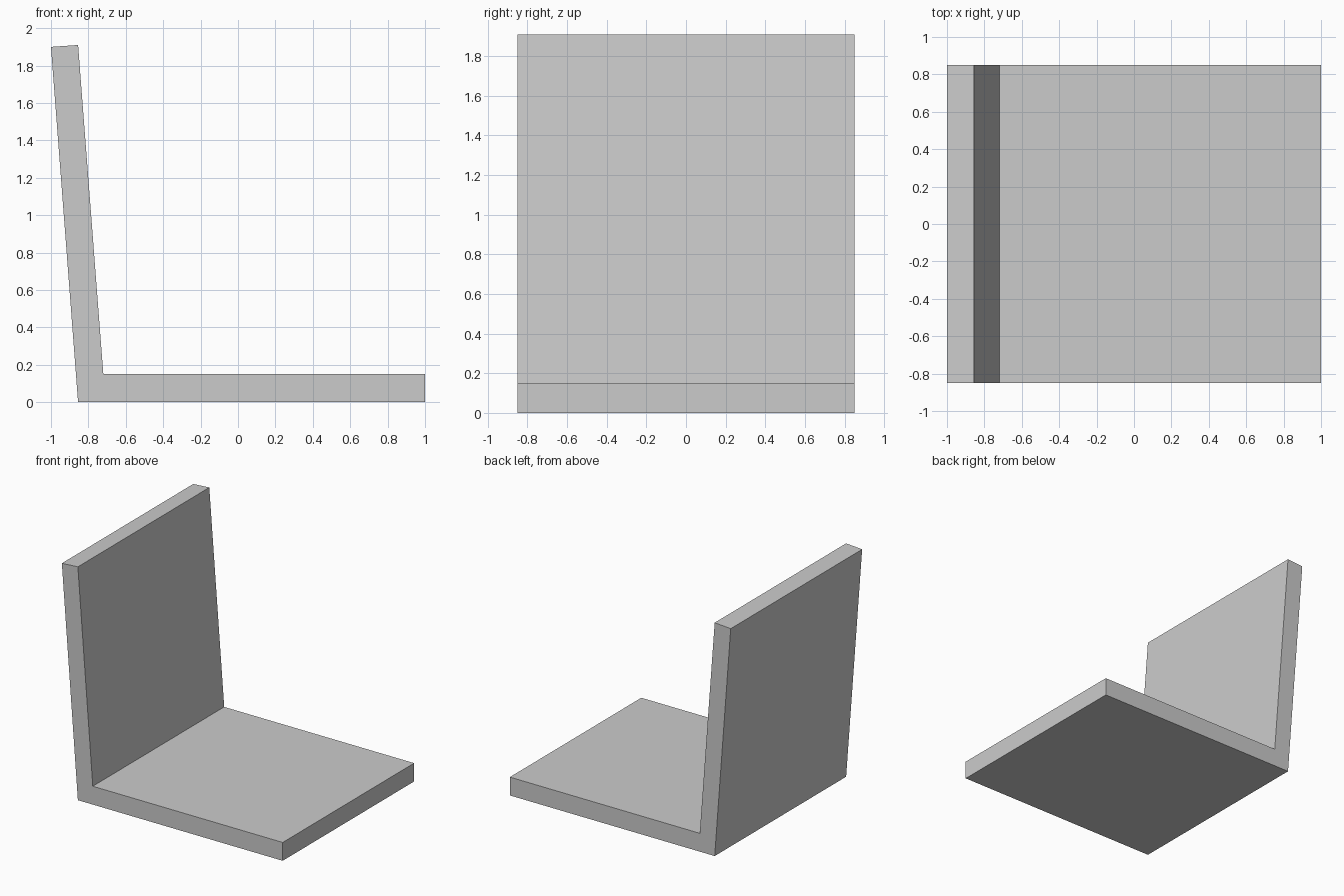
import bpy, bmesh

if "Cube" in bpy.data.objects:
    bpy.data.objects.remove(bpy.data.objects["Cube"])

HALF_DEPTH = 0.85

# L-shaped side profile (x, z): flat base with a slightly reclined back
profile = [(-0.855, 0), (1, 0), (1, 0.15), (-0.72, 0.15), (-0.855, 1.91), (-1, 1.9)]

# Extrude the profile along y
bm = bmesh.new()
side = bm.faces.new([bm.verts.new((x, -HALF_DEPTH, z)) for x, z in profile])
result = bmesh.ops.extrude_face_region(bm, geom=[side], use_keep_orig=True)
moved = [v for v in result["geom"] if isinstance(v, bmesh.types.BMVert)]
bmesh.ops.translate(bm, verts=moved, vec=(0, 2 * HALF_DEPTH, 0))
bmesh.ops.recalc_face_normals(bm, faces=bm.faces[:])

mesh = bpy.data.meshes.new("seat_and_back")
bm.to_mesh(mesh)
bm.free()
bpy.context.collection.objects.link(bpy.data.objects.new("seat_and_back", mesh))
